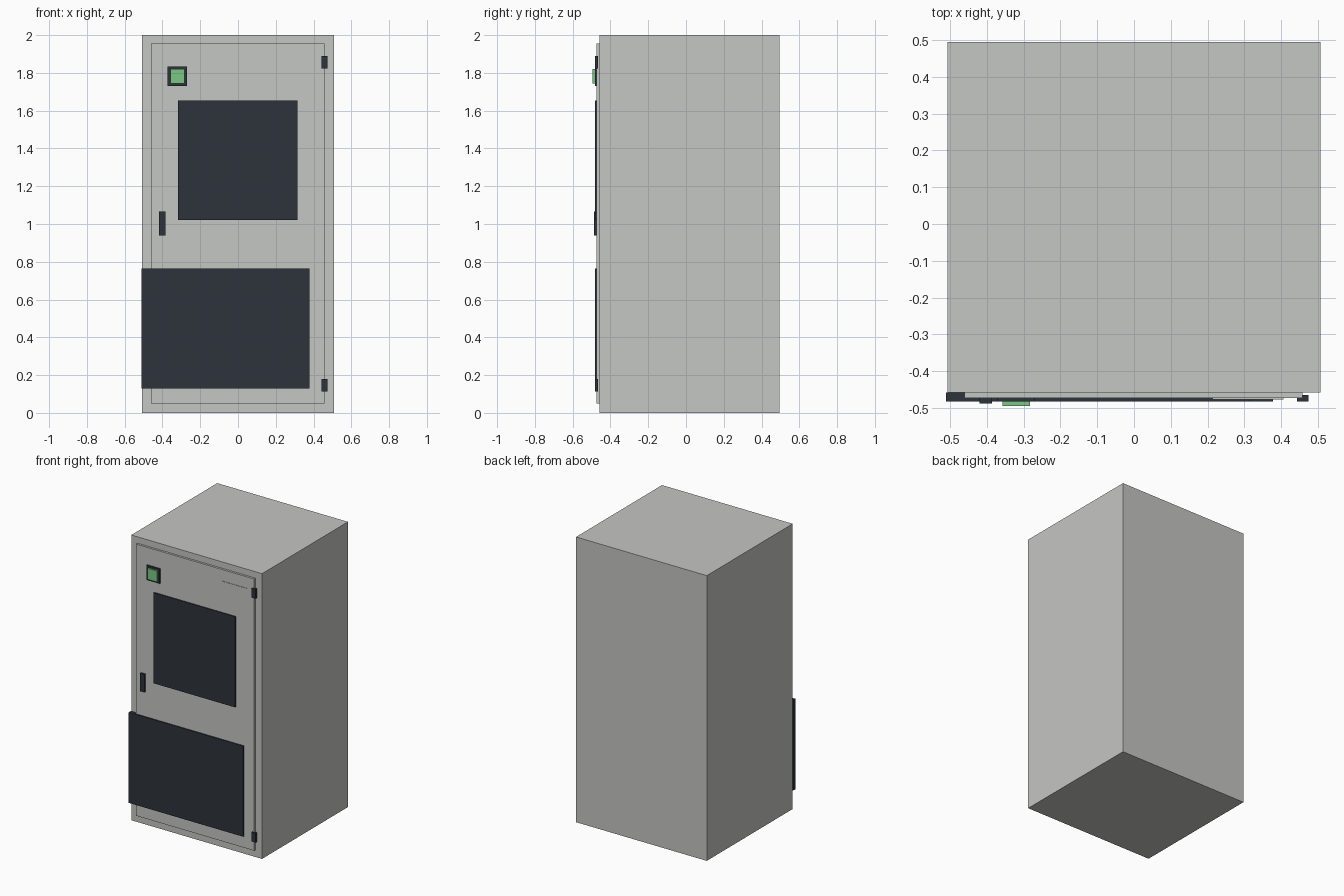
import bpy
import bmesh
from mathutils import Vector

cube = bpy.data.objects.get("Cube")
if cube:
    bpy.data.objects.remove(cube, do_unlink=True)


def material(name, rgb):
    mat = bpy.data.materials.new(name)
    mat.use_nodes = True
    color = (*rgb, 1)
    mat.diffuse_color = color
    mat.node_tree.nodes["Principled BSDF"].inputs["Base Color"].default_value = color
    return mat


grey = material("light grey paint", (0.558, 0.571, 0.546))
dark = material("dark slate", (0.026, 0.034, 0.044))
green = material("green light", (0.2, 0.565, 0.24))


def box(name, xs, ys, zs, mat):
    """Flat-sided box spanning the given x, y and z ranges."""
    low, high = (Vector(p) for p in zip(xs, ys, zs))
    bm = bmesh.new()
    bmesh.ops.create_cube(bm, size=1)
    for v in bm.verts:
        v.co = [lo + (c + 0.5) * (hi - lo) for c, lo, hi in zip(v.co, low, high)]
    mesh = bpy.data.meshes.new(name)
    bm.to_mesh(mesh)
    bm.free()
    mesh.materials.append(mat)
    obj = bpy.data.objects.new(name, mesh)
    bpy.context.collection.objects.link(obj)
    return obj


# Depths of the front layers
BODY, DOOR, PANEL = -0.458, -0.473, -0.482

# Cabinet and its door
box("cabinet_body", (-0.507, 0.507), (BODY, 0.494), (0, 2), grey)
box("door", (-0.46, 0.457), (DOOR, BODY), (0.05, 1.955), grey)

# Dark panels on the door
box("upper_window", (-0.318, 0.314), (PANEL, DOOR), (1.02, 1.655), dark)
box("lower_panel", (-0.51, 0.378), (PANEL, BODY), (0.13, 0.765), dark)

# Handle and hinges
box("door_handle", (-0.419, -0.385), (-0.488, DOOR), (0.94, 1.065), dark)
for name, z in (("lower_hinge", 0.147), ("upper_hinge", 1.857)):
    box(name, (0.443, 0.474), (PANEL, -0.465), (z - 0.033, z + 0.033), dark)

# Indicator light in its frame
box("indicator_frame", (-0.372, -0.27), (PANEL, DOOR), (1.73, 1.834), dark)
box("indicator_light", (-0.357, -0.283), (-0.494, PANEL), (1.743, 1.82), green)

# Blank name plate
box("name_plate", (0.213, 0.406), (-0.476, DOOR), (1.785, 1.875), grey)
